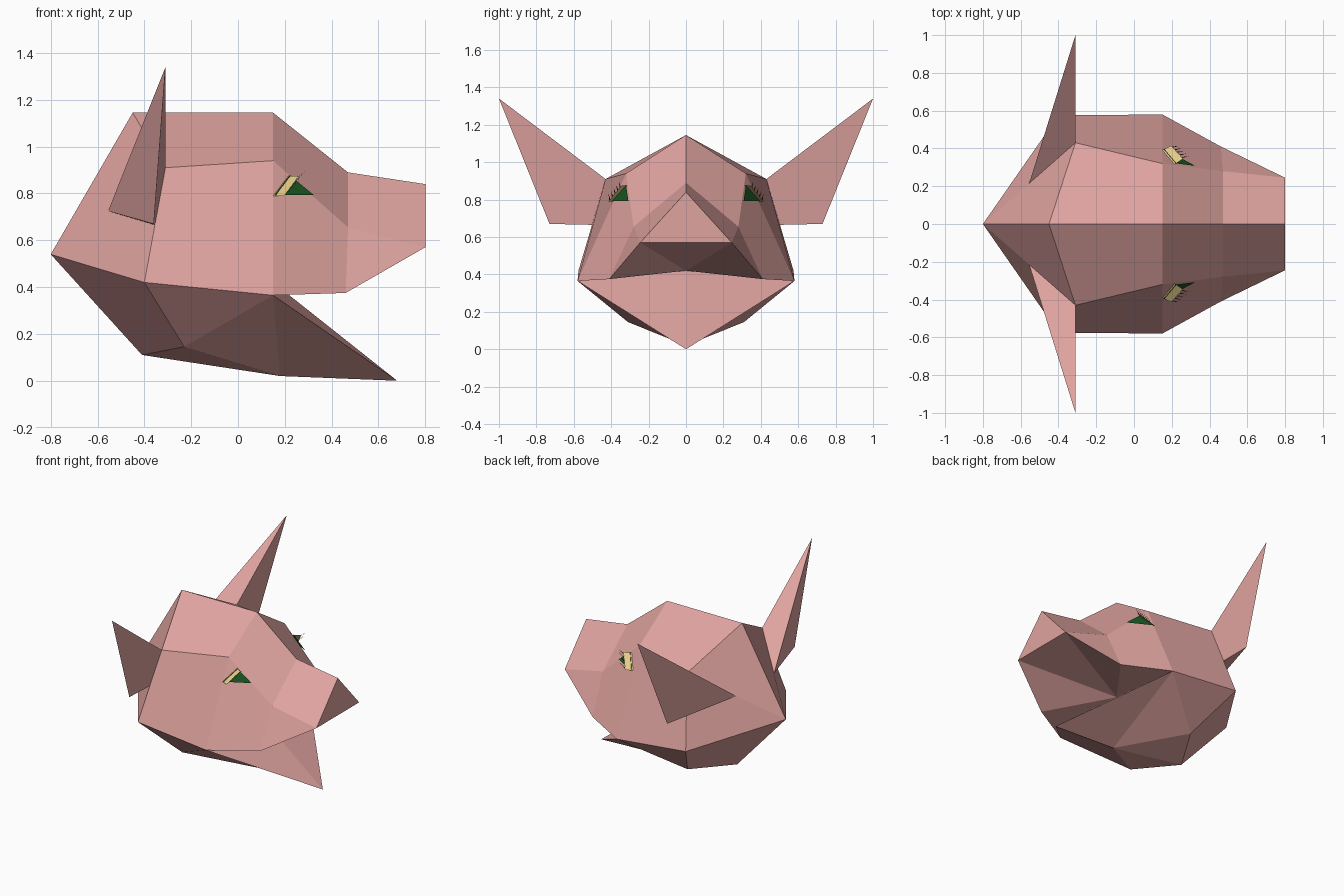
import bpy, bmesh
from mathutils import Vector

if "Cube" in bpy.data.objects:
    bpy.data.objects.remove(bpy.data.objects["Cube"])


def material(name, rgb):
    m = bpy.data.materials.new(name)
    m.diffuse_color = (*rgb, 1)
    m.use_nodes = True
    m.node_tree.nodes["Principled BSDF"].inputs["Base Color"].default_value = m.diffuse_color
    return m


skin = material("skin", (0.74, 0.37, 0.35))
lid_yellow = material("lid_yellow", (0.78, 0.6, 0.25))
eye_green = material("eye_green", (0.01, 0.09, 0.015))
lash_dark = material("lash_dark", (0.08, 0.06, 0.03))


def mirrored(name, points, faces, mat, recalc=True):
    """One half of a part, mirrored across the y = 0 plane."""
    bm = bmesh.new()
    v = {k: bm.verts.new(p) for k, p in points.items()}
    for f in faces:
        bm.faces.new([v[k] for k in f])
    if recalc:
        bmesh.ops.recalc_face_normals(bm, faces=bm.faces)
    me = bpy.data.meshes.new(name)
    bm.to_mesh(me)
    bm.free()
    me.materials.append(mat)
    ob = bpy.data.objects.new(name, me)
    bpy.context.collection.objects.link(ob)
    mod = ob.modifiers.new("mirror", 'MIRROR')
    mod.use_axis = (False, True, False)
    mod.merge_threshold = 0.0005
    return ob


# Head: centre-line profile plus one side (snout towards +x, open mouth)
head = {
    "back": (-0.8, 0, 0.54), "crown_b": (-0.45, 0, 1.145),
    "crown_f": (0.15, 0, 1.145), "bridge": (0.47, 0, 0.89),
    "nose": (0.8, 0, 0.84), "nose_low": (0.8, 0, 0.57),
    "throat": (0.15, 0, 0.42), "chin": (0.68, 0, 0),
    "jaw_mid": (0.18, 0, 0.02), "jaw_back": (-0.41, 0, 0.11),
    "temple": (-0.31, 0.43, 0.91), "brow": (0.15, 0.32, 0.94),
    "muzzle": (0.47, 0.28, 0.655), "nostril": (0.8, 0.245, 0.57),
    "lip": (0.46, 0.41, 0.375), "cheek": (0.15, 0.58, 0.365),
    "nape": (-0.4, 0.575, 0.42), "jowl": (-0.23, 0.31, 0.145),
}
mirrored("head", head, [f.split() for f in (
    "back crown_b temple", "back temple nape",
    "crown_b crown_f brow temple", "temple brow cheek nape",
    "crown_f bridge muzzle brow", "brow muzzle lip cheek",
    "bridge nose nostril muzzle", "muzzle nostril lip",
    "nose nose_low nostril", "nose_low throat nostril",
    "nostril throat lip", "lip throat cheek", "throat chin cheek",
    "chin jaw_mid cheek", "cheek jaw_mid jowl", "cheek jowl nape",
    "jaw_mid jaw_back jowl", "nape jowl jaw_back back")], skin)

# Ears, growing from the temple corner
temple = Vector(head["temple"])
ear = {
    "tip": (-0.31, 1.0, 1.34), "top": temple,
    "rear": (temple + Vector(head["back"])) / 2,
    "low": (temple + Vector(head["nape"])) / 2,
    "lobe": (-0.36, 0.73, 0.67),
}
mirrored("ears", ear, [f.split() for f in (
    "tip top low lobe", "tip lobe rear", "lobe low rear",
    "tip rear top", "top rear low")], skin)

# Eyes lying just proud of the face, with an outstanding lid
a, b, c = Vector((0.15, 0.392, 0.79)), Vector((0.318, 0.302, 0.79)), Vector((0.215, 0.315, 0.875))
out = Vector((0.006, 0.006, 0.003))
mirrored("eyes", {"a": a + out, "b": b + out, "c": c + out}, ["acb"], eye_green, False)
d, e = a + Vector((0.047, 0.022, 0)), c + Vector((0.045, 0.03, 0))
mirrored("eyelids", {"a": a, "c": c, "d": d, "e": e}, ["adec"], lid_yellow, False)

# Lashes along the lid's free edge
pts, faces = {}, []
for i in range(5):
    p = d.lerp(e, (i + 0.3) / 5)
    q = d.lerp(e, (i + 0.7) / 5)
    pts.update({(i, 0): p, (i, 1): q, (i, 2): q + Vector((0.035, 0.01, 0.028))})
    faces.append([(i, 0), (i, 2), (i, 1)])
mirrored("lashes", pts, faces, lash_dark, False)
